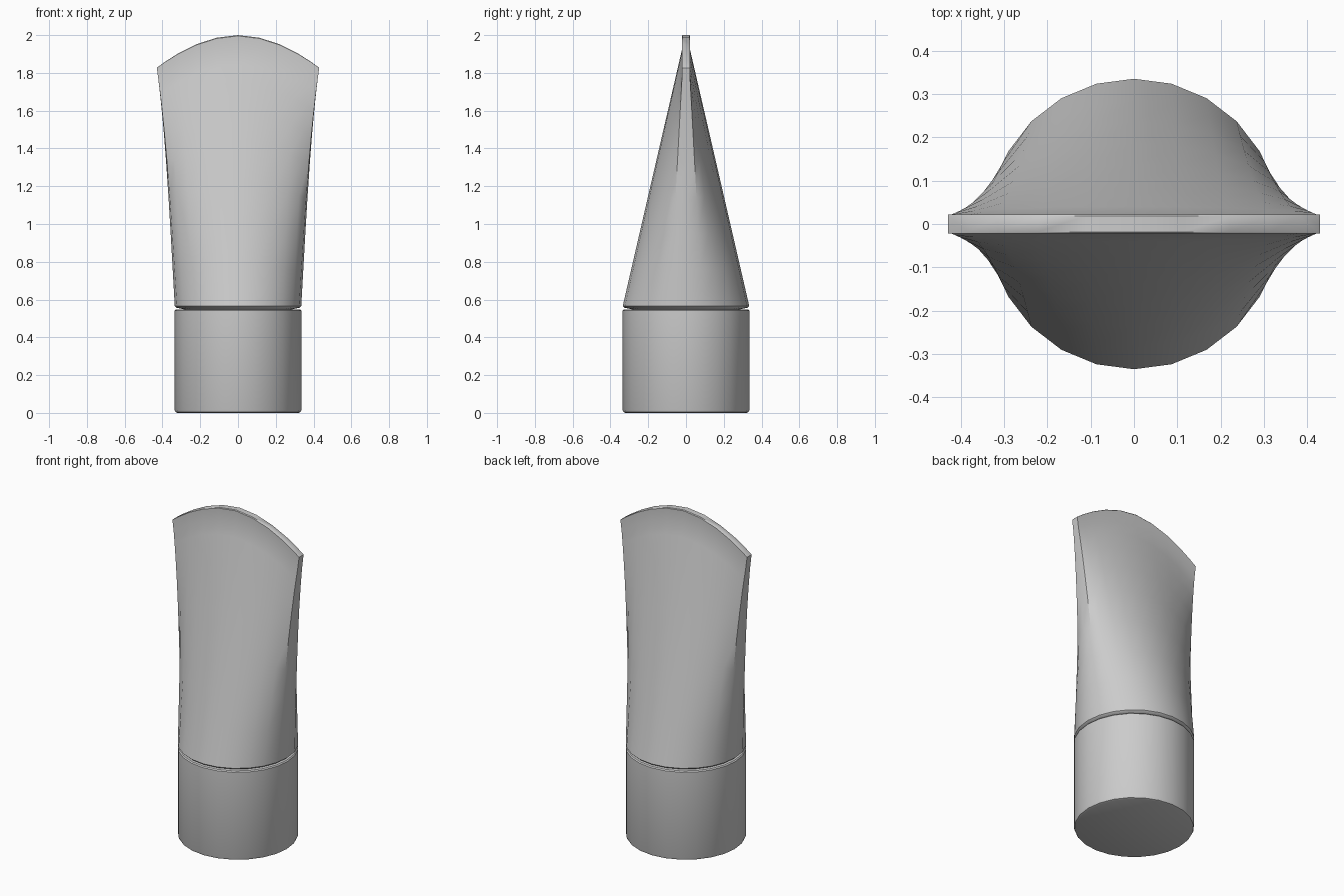
import bpy, bmesh, math

if "Cube" in bpy.data.objects:
    bpy.data.objects.remove(bpy.data.objects["Cube"])

SIDES = 24
R = 0.335


def finish(bm, name):
    bmesh.ops.recalc_face_normals(bm, faces=bm.faces[:])
    me = bpy.data.meshes.new(name)
    bm.to_mesh(me)
    bm.free()
    ob = bpy.data.objects.new(name, me)
    bpy.context.collection.objects.link(ob)
    bpy.ops.object.select_all(action='DESELECT')
    ob.select_set(True)
    bpy.context.view_layer.objects.active = ob
    bpy.ops.object.shade_smooth_by_angle(angle=math.radians(40))
    return ob


def loft(bm, rings):
    loops = [[bm.verts.new(p) for p in ring] for ring in rings]
    for a, b in zip(loops, loops[1:]):
        for i in range(SIDES):
            j = (i + 1) % SIDES
            bm.faces.new((a[i], a[j], b[j], b[i]))
    return loops


def circle(r, z):
    return [(r * math.cos(math.tau * i / SIDES), r * math.sin(math.tau * i / SIDES), z)
            for i in range(SIDES)]


def tube_ring(t, inset=0.0):
    """Section of the tube: circle at t=0, flat crimped strip at the end."""
    k = min(1.0, t / 0.945)
    half_w = R + (0.405 - R) * t + 0.025 * t ** 4
    pts = []
    for i in range(SIDES):
        a = math.tau * i / SIDES
        c, s = math.cos(a), math.sin(a)
        u = max(-1.0, min(1.0, c / math.cos(math.tau / SIDES)))
        flat_y = 0.0 if abs(s) < 1e-6 else math.copysign(0.022 - inset, s)
        y = R * s * (1 - k) + flat_y * k
        x = (half_w - inset) * (c * (1 - k) + u * k)
        top = 2.0 - 0.17 * abs(u) ** 1.9
        pts.append((x, y, 0.565 + t * (top - 0.565)))
    return pts


# Screw cap with softened rims
bm = bmesh.new()
loops = loft(bm, [circle(R - 0.014, 0), circle(R - 0.004, 0.004), circle(R, 0.014),
                  circle(R, 0.541), circle(R - 0.006, 0.547)])
bm.faces.new(loops[0])
bm.faces.new(loops[-1])
finish(bm, "cap")

# Squeezed tube body, round at the cap and flat at the crimp
bm = bmesh.new()
rings = [circle(0.27, 0.545), circle(R - 0.008, 0.557)]
rings += [tube_ring(t) for t in (0, 0.15, 0.3, 0.45, 0.6, 0.72, 0.82, 0.89, 0.945, 0.997)]
rings.append(tube_ring(1.0, 0.004))
loops = loft(bm, rings)
bm.faces.new(loops[0])

# Close the crimped end with strips joining front and back
end, h = loops[-1], SIDES // 2
bm.faces.new((end[0], end[1], end[-1]))
bm.faces.new((end[h], end[h + 1], end[h - 1]))
for i in range(1, h - 1):
    bm.faces.new((end[i], end[i + 1], end[-i - 1], end[-i]))
bmesh.ops.dissolve_degenerate(bm, dist=1e-5, edges=bm.edges[:])
finish(bm, "tube_body")
